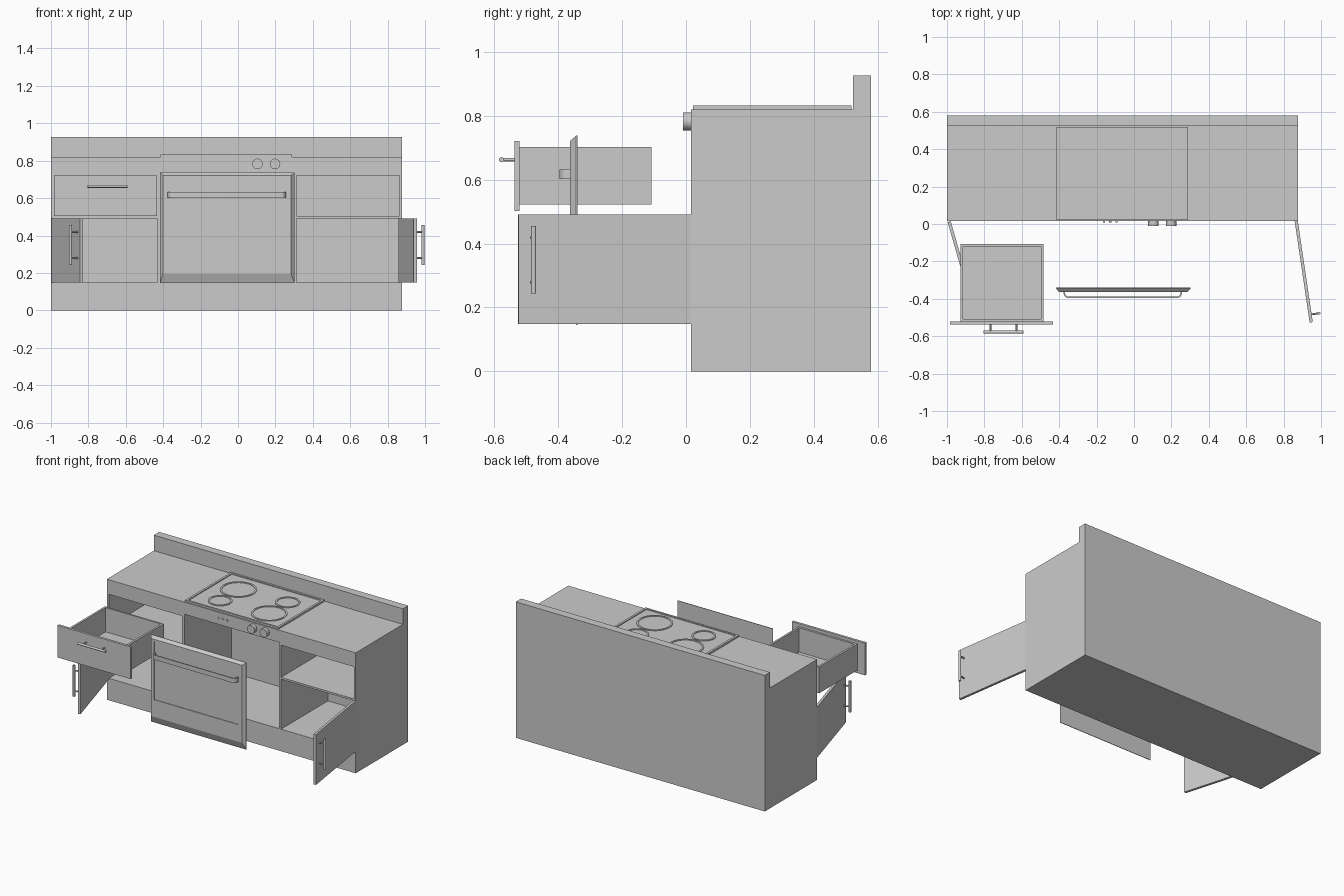
import bpy, bmesh
from math import radians, pi, sin, cos
from mathutils import Matrix, Vector

if "Cube" in bpy.data.objects:
    bpy.data.objects.remove(bpy.data.objects["Cube"])


def finish(name, bm, smooth=False):
    bmesh.ops.recalc_face_normals(bm, faces=bm.faces)
    me = bpy.data.meshes.new(name)
    bm.to_mesh(me)
    bm.free()
    ob = bpy.data.objects.new(name, me)
    bpy.context.collection.objects.link(ob)
    if smooth:
        bpy.ops.object.select_all(action='DESELECT')
        bpy.context.view_layer.objects.active = ob
        ob.select_set(True)
        bpy.ops.object.shade_smooth_by_angle(angle=radians(35))
    return ob


def add_box(bm, x, y, z):
    c = Vector(((x[0] + x[1]) / 2, (y[0] + y[1]) / 2, (z[0] + z[1]) / 2))
    s = Matrix.Diagonal((x[1] - x[0], y[1] - y[0], z[1] - z[0], 1))
    bmesh.ops.create_cube(bm, size=1, matrix=Matrix.Translation(c) @ s)


def box(name, x, y, z):
    bm = bmesh.new()
    add_box(bm, x, y, z)
    return finish(name, bm)


def add_rod(bm, a, b, r, n=16):
    a, b = Vector(a), Vector(b)
    d = b - a
    m = Matrix.Translation((a + b) / 2) @ d.to_track_quat('Z', 'Y').to_matrix().to_4x4()
    bmesh.ops.create_cone(bm, cap_ends=True, segments=n, radius1=r, radius2=r,
                          depth=d.length, matrix=m)


def prism(name, pts, direction, smooth=False):
    bm = bmesh.new()
    f = bm.faces.new([bm.verts.new(p) for p in pts])
    new = bmesh.ops.extrude_face_region(bm, geom=[f])['geom']
    bmesh.ops.translate(bm, vec=direction, verts=[v for v in new if isinstance(v, bmesh.types.BMVert)])
    return finish(name, bm, smooth)


def loft(name, loops, smooth=False, closed=False):
    bm = bmesh.new()
    rings = [[bm.verts.new(p) for p in loop] for loop in loops]
    n = len(rings[0])
    pairs = list(zip(rings, rings[1:])) + ([(rings[-1], rings[0])] if closed else [])
    for a, b in pairs:
        for i in range(n):
            j = (i + 1) % n
            bm.faces.new((a[i], a[j], b[j], b[i]))
    if not closed:
        bm.faces.new(rings[0])
        bm.faces.new(rings[-1])
    return finish(name, bm, smooth)


def rect_xz(x0, x1, z0, z1, y):
    return [(x0, y, z0), (x1, y, z0), (x1, y, z1), (x0, y, z1)]


def rect_xy(x0, x1, y0, y1, z):
    return [(x0, y0, z), (x1, y0, z), (x1, y1, z), (x0, y1, z)]


def handle(name, axis):
    # bar along the axis on two posts; origin lies on the panel's back face
    axis = Vector(axis)
    bar = Vector((0, -0.057, 0))
    bm = bmesh.new()
    add_rod(bm, bar - axis * 0.106, bar + axis * 0.106, 0.008)
    for s in (-1, 1):
        add_rod(bm, axis * 0.07 * s + Vector((0, -0.015, 0)), axis * 0.07 * s + bar, 0.005, 12)
    return finish(name, bm, True)


# cabinet body with backsplash, hollowed by five compartments
body = prism("cabinet_body",
             [(-1, y, z) for y, z in ((0.015, 0), (0.58, 0), (0.58, 0.927),
                                      (0.523, 0.927), (0.523, 0.821), (0.015, 0.821))],
             (1.877, 0, 0))
holes = [(-0.984, -0.433, 0.503, 0.722), (-0.984, -0.433, 0.15, 0.49),
         (0.314, 0.864, 0.503, 0.722), (0.314, 0.864, 0.15, 0.49),
         (-0.415, 0.299, 0.15, 0.738)]
bm = bmesh.new()
for x0, x1, z0, z1 in holes:
    add_box(bm, (x0, x1), (-0.1, 0.52), (z0, z1))
cutter = finish("compartment_cutter", bm)
cutter.hide_render = True
mod = body.modifiers.new("compartments", 'BOOLEAN')
mod.operation, mod.solver, mod.object = 'DIFFERENCE', 'EXACT', cutter
bpy.context.view_layer.objects.active = body
bpy.ops.object.modifier_apply(modifier=mod.name)
bpy.data.objects.remove(cutter)

# cooktop tray with raised rim
loft("cooktop", [rect_xy(-0.415, 0.289, 0.022, 0.518, 0.815),
                 rect_xy(-0.415, 0.289, 0.022, 0.518, 0.833),
                 rect_xy(-0.40, 0.274, 0.035, 0.505, 0.833),
                 rect_xy(-0.40, 0.274, 0.035, 0.505, 0.827)])

# burner rings
for i, (x, y, r) in enumerate([(-0.238, 0.345, 0.114), (0.118, 0.366, 0.078),
                               (-0.238, 0.147, 0.076), (0.118, 0.168, 0.112)]):
    def circle(rad, z):
        return [(x + rad * cos(2 * pi * k / 48), y + rad * sin(2 * pi * k / 48), z) for k in range(48)]
    loft(f"burner_ring_{i + 1}", [circle(r, 0.826), circle(r, 0.831),
                                  circle(r - 0.012, 0.831), circle(r - 0.012, 0.826)], True, True)

# control knobs and small buttons
for i, (x, r, y) in enumerate([(0.104, 0.028, -0.01), (0.198, 0.028, -0.01), (-0.16, 0.006, 0.009),
                               (-0.127, 0.006, 0.009), (-0.093, 0.006, 0.009)]):
    bm = bmesh.new()
    add_rod(bm, (x, 0.02, 0.783), (x, y, 0.783), r, 32)
    finish(f"knob_{i + 1}" if i < 2 else f"button_{i - 1}", bm, True)

# oven door: chamfered slab with recessed window
loft("oven_door", [rect_xz(-0.417, 0.303, 0.145, 0.738, -0.340),
                   rect_xz(-0.417, 0.303, 0.145, 0.738, -0.344),
                   rect_xz(-0.402, 0.284, 0.193, 0.722, -0.363),
                   rect_xz(-0.38, 0.257, 0.31, 0.707, -0.363),
                   rect_xz(-0.38, 0.257, 0.31, 0.707, -0.359)])

# oven handle: flat strip bent into a U
def u_path(inset):
    half, front, r = 0.316 - inset, -0.396 + inset, 0.026 - inset
    arc = [(half - r + r * cos(t), front + r - r * sin(t))
           for t in (k * pi / 12 for k in range(7))]
    right = [(half, -0.357)] + arc
    pts = right + [(-x, y) for x, y in reversed(right)]
    return [(x - 0.06, y, 0.602) for x, y in pts]

prism("oven_handle", u_path(0) + u_path(0.008)[::-1], (0, 0, 0.031), True)

# pulled-out drawer: front panel, open box, handle
box("drawer_front", (-0.984, -0.433), (-0.538, -0.521), (0.503, 0.722))
loft("drawer_box", [rect_xy(-0.928, -0.484, -0.521, -0.108, 0.523),
                    rect_xy(-0.928, -0.484, -0.521, -0.108, 0.702),
                    rect_xy(-0.914, -0.498, -0.507, -0.120, 0.702),
                    rect_xy(-0.914, -0.498, -0.507, -0.120, 0.537)])
handle("drawer_handle", (1, 0, 0)).location = (-0.698, -0.521, 0.663)

# swung-open lower doors with upright handles
for side, s, hinge_x, angle in (("left", 1, -0.98, -74), ("right", -1, 0.859, 98.4)):
    m = Matrix.Translation((hinge_x, 0.015, 0)) @ Matrix.Rotation(radians(angle), 4, 'Z')
    door = box(f"{side}_door", sorted((0, 0.548 * s)), (-0.017, 0), (0.148, 0.492))
    door.matrix_world = m
    grip = handle(f"{side}_door_handle", (0, 0, 1))
    grip.matrix_world = m @ Matrix.Translation((0.506 * s, 0, 0.349))
